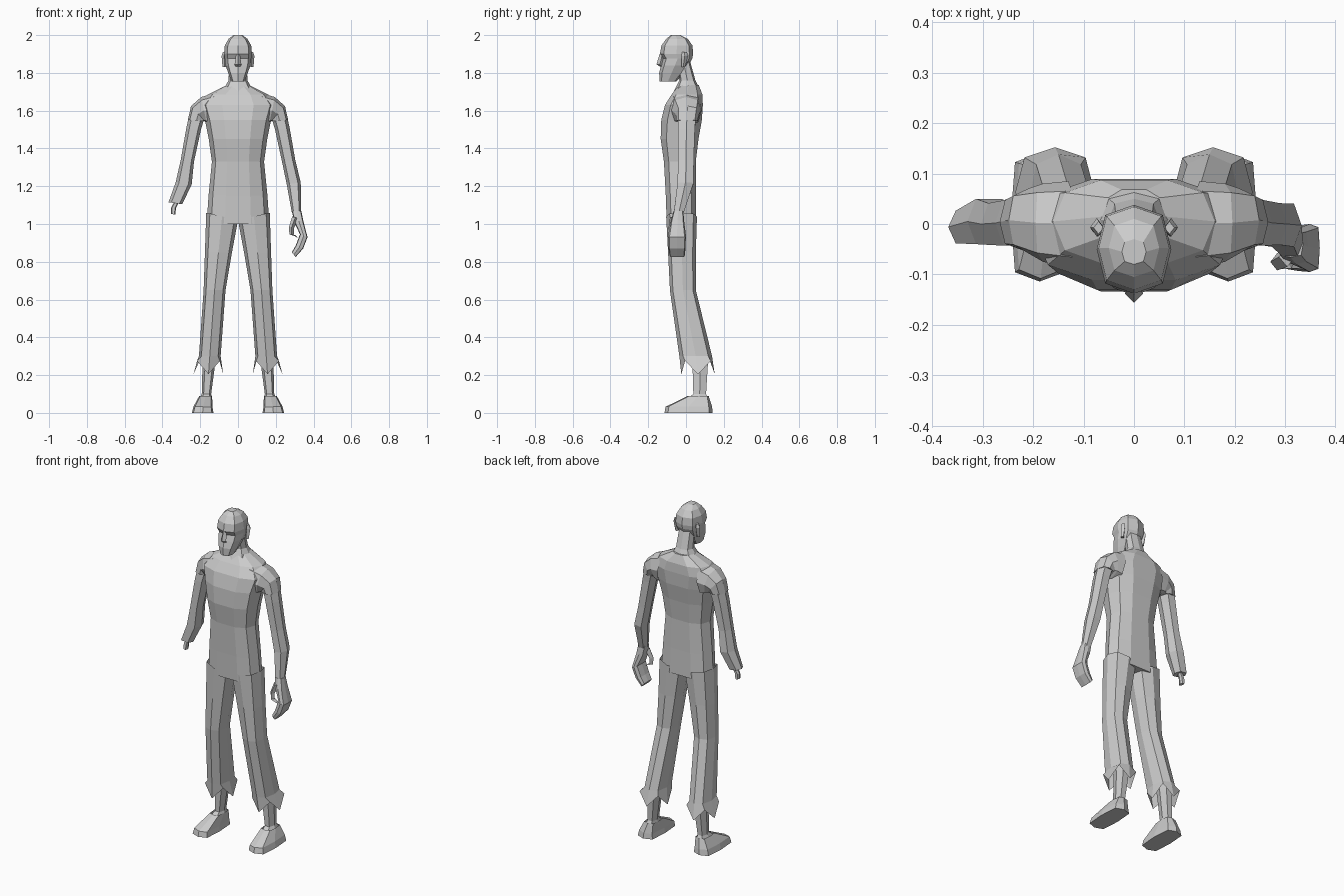
import bpy, bmesh
from math import cos, sin, tau


def loft(name, rings, n=8, p=0.75, caps=(False, False), side=1, jag=0.0):
    """Skin rings given as (x1, z1, x2, z2, y_front, y_back); jag raises every other last vertex."""
    bm = bmesh.new()
    loops = []
    for r, (x1, z1, x2, z2, yf, yb) in enumerate(rings):
        loop = []
        for k in range(n):
            c, s = cos(tau * k / n), sin(tau * k / n)
            c = (abs(c) ** p) * (1 if c > 0 else -1) if abs(c) > 1e-6 else 0
            s = (abs(s) ** p) * (1 if s > 0 else -1) if abs(s) > 1e-6 else 0
            t = (1 - c) / 2
            z = z1 + (z2 - z1) * t
            if r == len(rings) - 1 and k % 2:
                z += jag
            y = (yf + yb) / 2 + s * (yb - yf) / 2
            loop.append(bm.verts.new((side * (x1 + (x2 - x1) * t), y, z)))
        loops.append(loop)
    for a, b in zip(loops, loops[1:]):
        for k in range(n):
            j = (k + 1) % n
            bm.faces.new((a[k], a[j], b[j], b[k]))
    if caps[0]:
        bm.faces.new(loops[0])
    if caps[1]:
        bm.faces.new(loops[-1])
    bmesh.ops.recalc_face_normals(bm, faces=bm.faces)
    me = bpy.data.meshes.new(name)
    bm.to_mesh(me)
    bm.free()
    ob = bpy.data.objects.new(name, me)
    bpy.context.collection.objects.link(ob)
    return ob


def upright(rows):
    """Symmetric horizontal rings from (z, half_width, y_front, y_back)."""
    return [(w, z, -w, z, yf, yb) for z, w, yf, yb in rows]


# Torso, from hips to neck base
loft("torso", upright([
    (1.00, .166, -.105, .058), (1.15, .156, -.11, .055), (1.33, .138, -.12, .055),
    (1.45, .155, -.138, .07), (1.55, .175, -.135, .088), (1.63, .20, -.115, .093),
    (1.685, .16, -.08, .09), (1.735, .06, -.04, .07)]), n=10, caps=(True, True))

# Neck and head
loft("neck", upright([
    (1.70, .085, -.065, .08), (1.76, .05, -.035, .05), (1.86, .046, -.05, .022)]))
loft("head", upright([
    (1.755, .034, -.14, -.05), (1.80, .052, -.142, -.01), (1.84, .066, -.132, .015),
    (1.875, .07, -.122, .033), (1.90, .074, -.138, .038), (1.945, .07, -.13, .034),
    (1.98, .05, -.105, .01), (2.0, .024, -.08, -.03)]), caps=(True, True))
loft("nose", upright([
    (1.90, .010, -.14, -.11), (1.845, .018, -.156, -.12), (1.835, .014, -.14, -.12)]),
    n=4, caps=(True, True))

for s, tag in ((1, "left"), (-1, "right")):
    loft("ear_" + tag, [(.082, 1.83, .06, 1.83, -.025, -.005), (.087, 1.89, .06, 1.89, -.025, .012),
                        (.08, 1.91, .06, 1.91, -.02, .005)], n=4, caps=(True, True), side=s)
    # Trouser leg with ragged hem
    loft("trouser_leg_" + tag, [
        (.168, 1.06, .0, 1.02, -.105, .058), (.175, .85, .032, .85, -.095, .052),
        (.182, .65, .066, .65, -.085, .052), (.207, .30, .092, .30, -.035, .138),
        (.235, .205, .078, .205, -.025, .152)], side=s, jag=.07)
    # Bare shin and foot
    loft("shin_" + tag, [
        (.188, .32, .115, .32, .02, .12), (.188, .25, .122, .25, .03, .12),
        (.192, .10, .142, .10, .035, .11), (.205, .075, .137, .075, .0, .125)], n=6, side=s)
    loft("foot_" + tag, [
        (.205, .09, .137, .09, .01, .12), (.235, .035, .135, .03, -.108, .138),
        (.244, .0, .13, .0, -.114, .141)], p=.45, caps=(False, True), side=s)
    # Shoulder cap with overhanging sleeve, then arm
    loft("shoulder_" + tag, [
        (.12, 1.695, .14, 1.52, -.085, .085), (.195, 1.672, .165, 1.53, -.075, .08),
        (.248, 1.625, .172, 1.54, -.055, .07), (.266, 1.55, .175, 1.545, -.052, .06)],
        side=s, caps=(False, True))
    arm = [(.25, 1.62, .175, 1.57, -.045, .06), (.275, 1.50, .196, 1.50, -.048, .052),
           (.303, 1.34, .233, 1.33, -.046, .046)]
    if s > 0:
        arm += [(.332, 1.22, .258, 1.21, -.05, .045), (.335, 1.05, .285, 1.06, -.068, -.012)]
    else:
        arm += [(.33, 1.22, .245, 1.21, -.045, .055), (.368, 1.115, .295, 1.105, -.042, .03)]
    loft("arm_" + tag, arm, side=s, n=6, caps=(False, True))

# Exposed bone at the severed wrist
loft("wrist_bone", [(-.33, 1.13, -.305, 1.13, -.015, .015), (-.355, 1.085, -.328, 1.085, -.018, .012),
                    (-.355, 1.053, -.332, 1.05, -.022, .012)], n=6, caps=(False, True))

# Remaining hand with curled fingers and thumb
loft("hand", [
    (.335, 1.07, .285, 1.07, -.066, -.014), (.345, 1.02, .298, 1.01, -.08, -.01),
    (.368, .93, .328, .945, -.095, .0)], p=.5, caps=(True, True))
loft("fingers", [(.368, .93, .328, .945, -.095, .0), (.345, .87, .305, .885, -.093, -.003),
                 (.305, .825, .285, .85, -.088, -.005)], p=.4, caps=(True, True))
loft("thumb", [(.32, 1.03, .287, 1.04, -.085, -.045), (.297, .98, .27, .985, -.092, -.058),
               (.295, .945, .272, .945, -.09, -.06), (.318, .925, .305, .94, -.088, -.065)],
     n=4, p=1, caps=(True, True))
